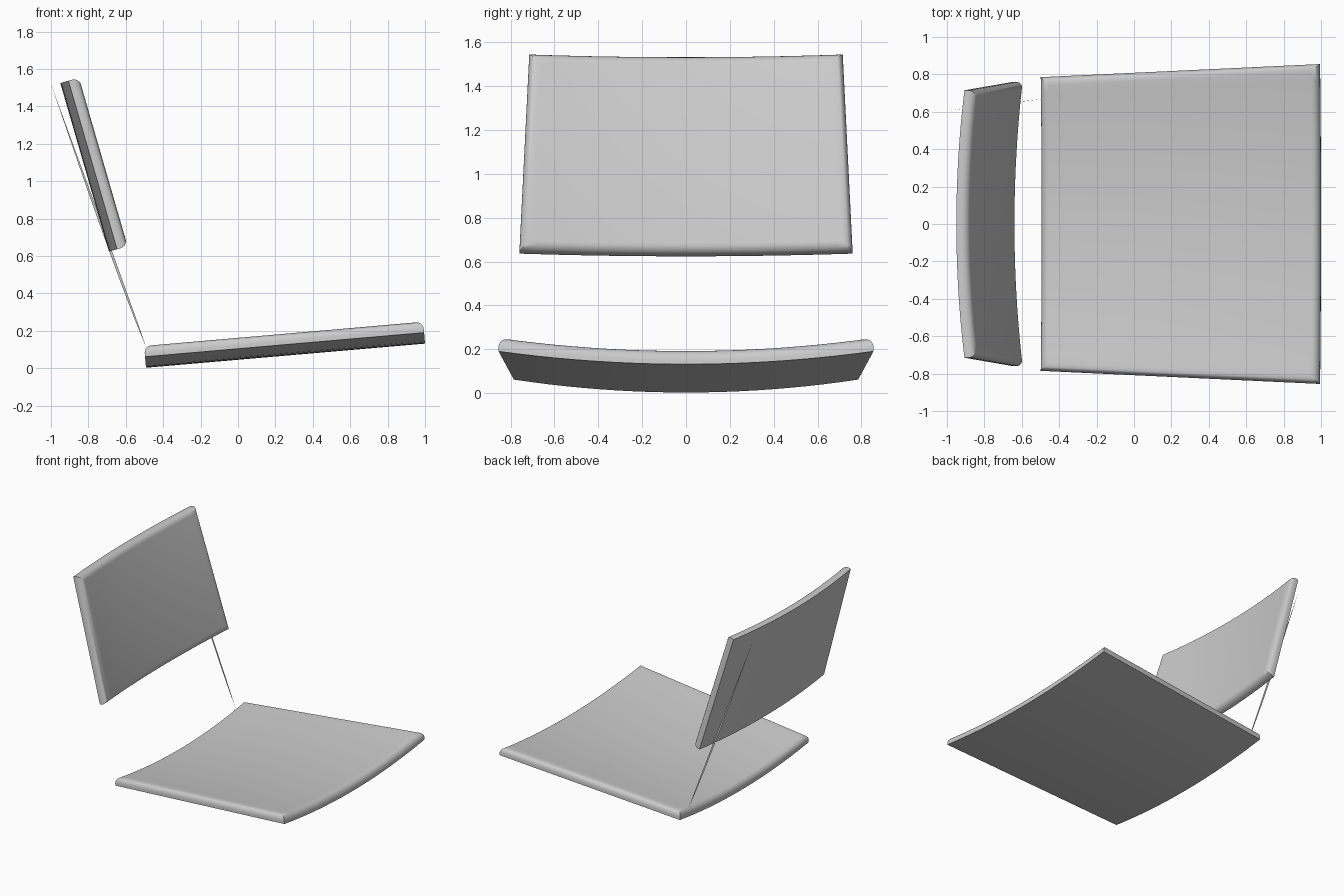
import bpy, bmesh, math
from mathutils import Vector

if "Cube" in bpy.data.objects:
    bpy.data.objects.remove(bpy.data.objects["Cube"])


def add_object(name, bm):
    mesh = bpy.data.meshes.new(name)
    bm.to_mesh(mesh)
    bm.free()
    ob = bpy.data.objects.new(name, mesh)
    bpy.context.collection.objects.link(ob)
    bpy.ops.object.select_all(action='DESELECT')
    ob.select_set(True)
    bpy.context.view_layer.objects.active = ob
    bpy.ops.object.shade_smooth_by_angle(angle=math.radians(35))
    return ob


def panel(name, start, end, half_start, half_end, normal, sag, thick=0.064, radius=0.045, n=20):
    """Tapered slab, dished across y, with a rounded rim on its padded side."""
    start, end, normal = Vector(start), Vector(end), Vector(normal).normalized()
    bm = bmesh.new()
    rows = {}
    for k in (0, 1):                      # underside, padded side
        for i, (p, half) in enumerate(((start, half_start), (end, half_end))):
            row = []
            for j in range(n + 1):
                t = 2 * j / n - 1
                row.append(bm.verts.new(p + Vector((0, t * half, 0)) + normal * (sag * t * t + k * thick)))
            rows[k, i] = row
    a, b, c, d = rows[0, 0], rows[0, 1], rows[1, 0], rows[1, 1]
    for j in range(n):
        bm.faces.new((a[j], a[j + 1], b[j + 1], b[j]))
        bm.faces.new((c[j], d[j], d[j + 1], c[j + 1]))
        bm.faces.new((a[j], c[j], c[j + 1], a[j + 1]))
        bm.faces.new((b[j], b[j + 1], d[j + 1], d[j]))
    for j in (0, n):
        bm.faces.new((a[j], b[j], d[j], c[j]))
    bmesh.ops.recalc_face_normals(bm, faces=bm.faces)
    top = set(c + d)
    rim = [e for e in bm.edges if set(e.verts) <= top
           and (set(e.verts) <= set(c) or set(e.verts) <= set(d)
                or e.verts[0] in (c[0], c[n], d[0], d[n]))
           and e.calc_face_angle(0) > 1.0]
    bmesh.ops.bevel(bm, geom=rim, offset=radius, offset_type='OFFSET', segments=6,
                    profile=0.5, affect='EDGES', clamp_overlap=True)
    return add_object(name, bm)


# Seat and backrest cushions
panel("seat", (-0.492, 0, 0.003), (1.0, 0, 0.132), 0.785, 0.855, (-0.086, 0, 0.996), 0.059)
panel("backrest", (-0.69, 0, 0.624), (-0.95, 0, 1.525), 0.76, 0.715, (0.961, 0, 0.277), 0.045)

# Thin flat strip behind the backrest
bm = bmesh.new()
low, high, n = Vector((-0.49, 0.668, 0.11)), Vector((-1.0, 0.605, 1.52)), 12
left, right = [], []
for i in range(n + 1):
    t = i / n
    p = low.lerp(high, t)
    w = math.sin(math.pi * t ** 0.7)
    left.append(bm.verts.new(p + Vector((-0.012 * w, 0, 0))))
    right.append(bm.verts.new(p + Vector((0.003 * w, 0, 0))))
for i in range(n):
    bm.faces.new((left[i], right[i], right[i + 1], left[i + 1]))
bmesh.ops.remove_doubles(bm, verts=bm.verts, dist=1e-5)
add_object("back_strip", bm)
